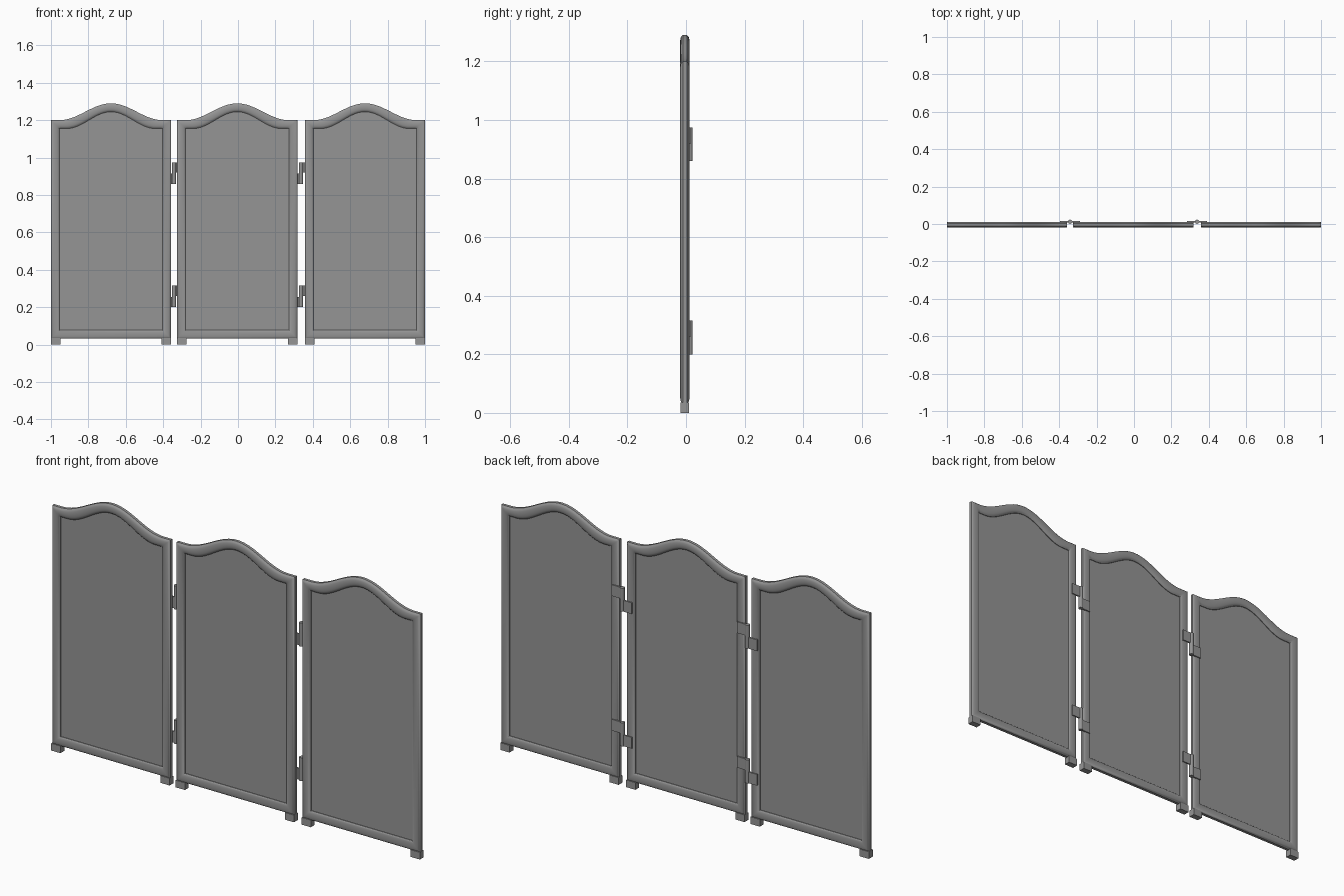
import bpy, bmesh, math

cube = bpy.data.objects.get("Cube")
if cube:
    bpy.data.objects.remove(cube, do_unlink=True)

grey = bpy.data.materials.new("warm_grey")
grey.use_nodes = True
color = (0.3, 0.3, 0.3, 1)
grey.diffuse_color = color
grey.node_tree.nodes["Principled BSDF"].inputs["Base Color"].default_value = color

HALF = 0.321          # half width of one leaf of the screen
RAIL = 0.045          # visible width of the frame
FRONT, BACK = -0.02, 0.012
MID = (FRONT + BACK) / 2
BASE, SHOULDER, RISE = 0.032, 1.2, 0.09


def finish(name, bm, smooth=False):
    bmesh.ops.recalc_face_normals(bm, faces=bm.faces)
    mesh = bpy.data.meshes.new(name)
    bm.to_mesh(mesh)
    bm.free()
    mesh.materials.append(grey)
    obj = bpy.data.objects.new(name, mesh)
    bpy.context.collection.objects.link(obj)
    if smooth:
        bpy.ops.object.select_all(action='DESELECT')
        obj.select_set(True)
        bpy.context.view_layer.objects.active = obj
        bpy.ops.object.shade_smooth_by_angle(angle=math.radians(35))
    return obj


def box(name, x0, x1, y0, y1, z0, z1):
    bm = bmesh.new()
    bmesh.ops.create_cube(bm, size=1)
    for v in bm.verts:
        v.co.x = (x0 + x1) / 2 + v.co.x * (x1 - x0)
        v.co.y = (y0 + y1) / 2 + v.co.y * (y1 - y0)
        v.co.z = (z0 + z1) / 2 + v.co.z * (z1 - z0)
    return finish(name, bm)


def crest(u):
    # Wavy top edge, u runs from -1 to 1 across a leaf
    s = min(abs(u) / 0.86, 1)
    return SHOULDER + RISE * (0.5 + 0.5 * math.cos(math.pi * s))


def outline(cx, half, bottom, drop, steps=40):
    pts = [(cx - half, bottom), (cx + half, bottom)]
    for i in range(steps + 1):
        u = 1 - 2 * i / steps
        pts.append((cx + half * u, crest(u) - drop))
    return pts


def frame(name, cx):
    # Rounded moulding swept between the outer and inner outlines
    outer = outline(cx, HALF, BASE, 0)
    inner = outline(cx, HALF - RAIL, BASE + RAIL, RAIL)
    profile = []
    for side in (-1, 1):
        for i in range(9):
            t = i / 8 if side < 0 else 1 - i / 8
            bulge = math.sqrt(max(0, 1 - (2 * t - 1) ** 2))
            profile.append((t, MID + side * (0.007 + 0.009 * bulge)))
    bm = bmesh.new()
    rings = [[bm.verts.new((a[0] + (b[0] - a[0]) * t, y, a[1] + (b[1] - a[1]) * t))
              for t, y in profile] for a, b in zip(outer, inner)]
    n = len(profile)
    for i, ring in enumerate(rings):
        nxt = rings[(i + 1) % len(rings)]
        for j in range(n):
            k = (j + 1) % n
            bm.faces.new((ring[j], ring[k], nxt[k], nxt[j]))
    return finish(name, bm, True)


def infill(name, cx):
    # Flat sheet held inside the frame
    pts = outline(cx, HALF - RAIL + 0.005, BASE + RAIL - 0.005, RAIL - 0.005)
    bm = bmesh.new()
    face = bm.faces.new([bm.verts.new((x, MID - 0.004, z)) for x, z in pts])
    ext = bmesh.ops.extrude_face_region(bm, geom=[face])
    for v in ext["geom"]:
        if isinstance(v, bmesh.types.BMVert):
            v.co.y += 0.008
    return finish(name, bm)


def barrel(name, cx, z0, z1):
    bm = bmesh.new()
    bmesh.ops.create_cone(bm, cap_ends=True, segments=20, radius1=0.011,
                          radius2=0.011, depth=z1 - z0)
    bmesh.ops.translate(bm, verts=bm.verts, vec=(cx, BACK, (z0 + z1) / 2))
    return finish(name, bm, True)


# Three leaves with feet
for label, cx in (("right", -0.679), ("middle", -0.004), ("left", 0.679)):
    frame(label + "_frame", cx)
    infill(label + "_panel", cx)
    for side, sx in (("right", -1), ("left", 1)):
        xs = sorted((cx + sx * HALF, cx + sx * (HALF - 0.05)))
        box(f"{label}_{side}_foot", *xs, FRONT + 0.001, BACK - 0.001, 0, BASE + 0.003)

# Hinges: upper plate on the left leaf, lower plate on the right leaf
for label, hx in (("right", -0.342), ("left", 0.337)):
    for level, z in (("lower", 0.2), ("upper", 0.86)):
        name = f"{label}_{level}_hinge"
        for part, sx, z0 in (("bottom", -1, z), ("top", 1, z + 0.06)):
            z1 = z0 + 0.055
            xs = sorted((hx, hx + sx * 0.054))
            box(f"{name}_{part}_plate", *xs, BACK - 0.003, BACK + 0.005, z0, z1)
            barrel(f"{name}_{part}_barrel", hx, z0, z1)
        barrel(name + "_pin", hx, z + 0.05, z + 0.065).scale = (1, 1, 1)
